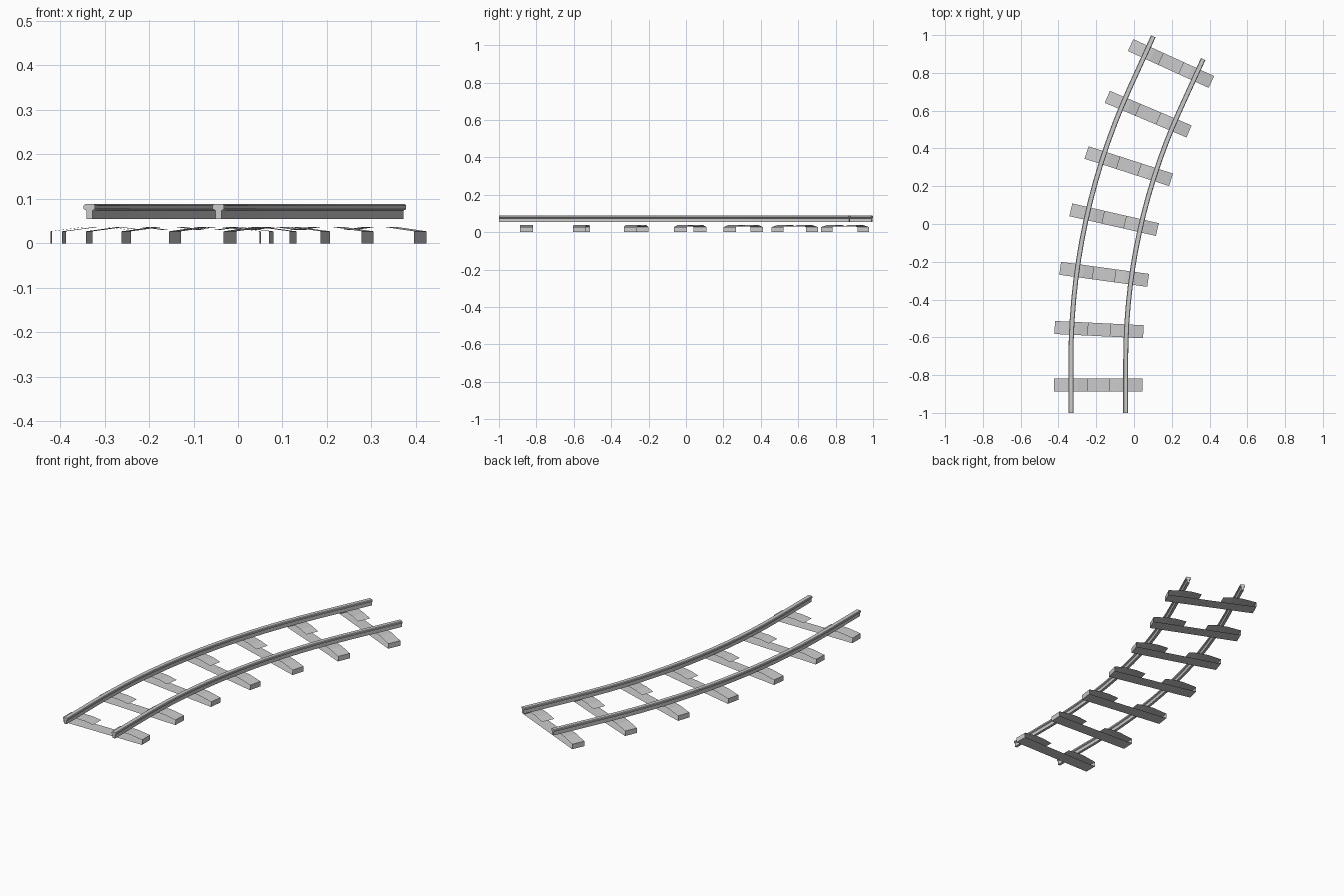
import bpy, math
from mathutils import Vector

if "Cube" in bpy.data.objects:
    bpy.data.objects.remove(bpy.data.objects["Cube"])

START = Vector((-0.189, -1.0, 0))
S0, S1, R = 0.28, 1.71, 3.34      # arc start, arc end (path length), radius
END = 2.003
GAUGE = 0.145


def track(s):
    """Centre point and heading of the track at path length s."""
    a = (min(max(s, S0), S1) - S0) / R
    p = START + Vector((R * (1 - math.cos(a)), min(s, S0) + R * math.sin(a), 0))
    p += max(0, s - S1) * Vector((math.sin(a), math.cos(a), 0))
    return p, a


def place(s, offset, z):
    p, a = track(s)
    return p + Vector((offset * math.cos(a), -offset * math.sin(a), z))


def add_mesh(name, verts, faces):
    me = bpy.data.meshes.new(name)
    me.from_pydata(verts, [], faces)
    ob = bpy.data.objects.new(name, me)
    bpy.context.collection.objects.link(ob)
    return ob


# Rails: T-shaped profile swept along the track
half = [(0.007, 0.055), (0.007, 0.074), (0.013, 0.077), (0.013, 0.085), (0.010, 0.088)]
profile = half + [(-x, z) for x, z in reversed(half)]
stations = [0] + [S0 + (S1 - S0) * i / 14 for i in range(15)] + [END]
for name, side in (("left_rail", -1), ("right_rail", 1)):
    n = len(profile)
    verts = [place(s, side * GAUGE + x, z) for s in stations for x, z in profile]
    faces = [(r * n + i, r * n + (i + 1) % n, (r + 1) * n + (i + 1) % n, (r + 1) * n + i)
             for r in range(len(stations) - 1) for i in range(n)]
    faces = [f[::-1] for f in faces]
    last = (len(stations) - 1) * n
    faces += [tuple(range(n)), tuple(last + i for i in reversed(range(n)))]
    add_mesh(name, verts, faces)

# Sleepers: open-sided sheet with a flat base, end walls and arched rail seats
sheet = [(-0.058, 0.030), (-0.11, 0.037), (-0.16, 0.037), (-0.235, 0.027), (-0.235, 0.0)]
sheet += [(-x, z) for x, z in reversed(sheet)]
for k in range(7):
    s = 0.147 + 0.294 * k
    p, a = track(s)
    verts = [(x, y, z) for x, z in sheet for y in (-0.0345, 0.0345)]
    faces = [(2 * i, 2 * i + 1, 2 * i + 3, 2 * i + 2) for i in range(len(sheet) - 1)]
    ob = add_mesh(f"sleeper_{k + 1}", verts, [f[::-1] for f in faces])
    ob.location = p
    ob.rotation_euler.z = -a
    ob.data.flip_normals()
